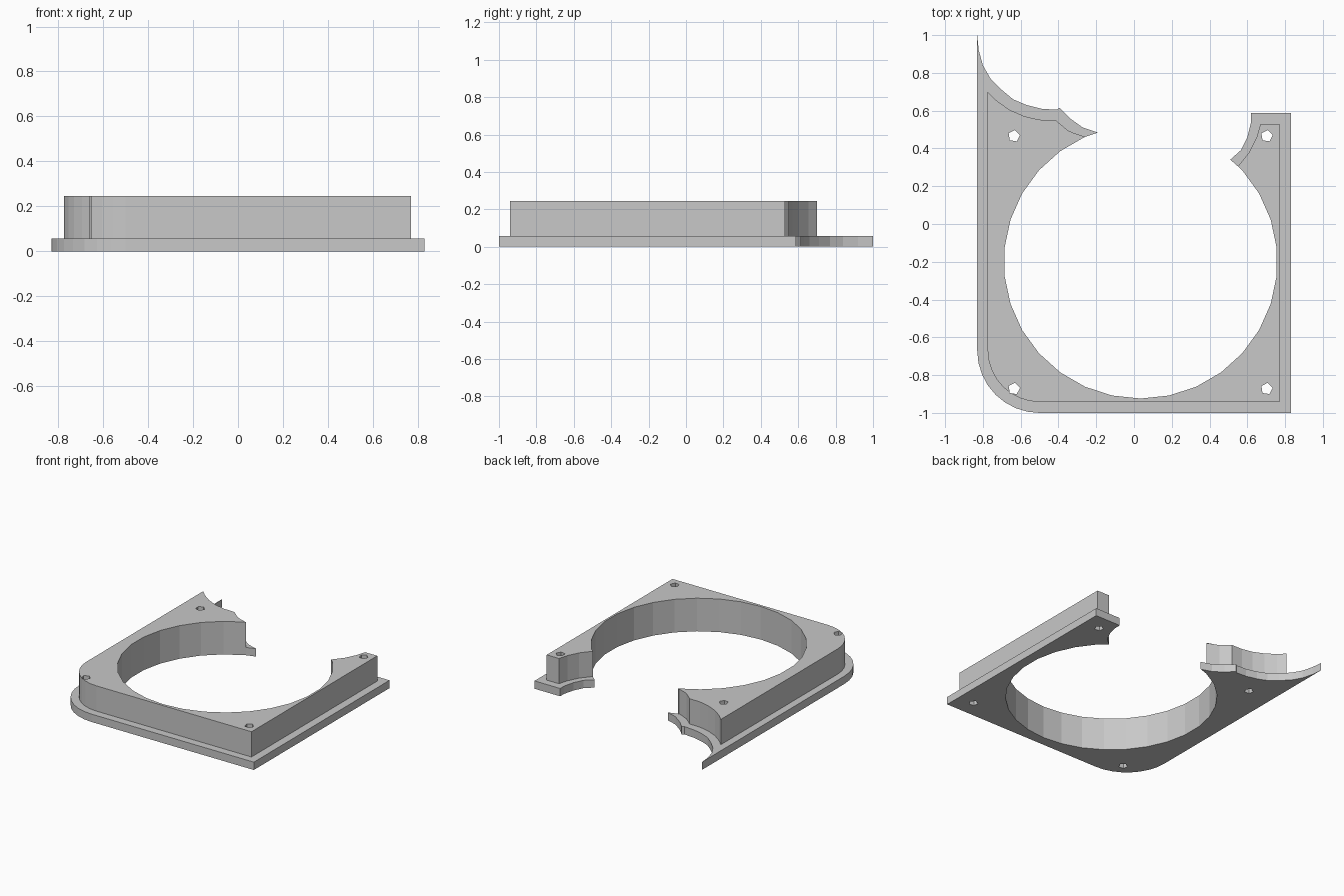
import bpy
import bmesh
from math import sin, cos, radians

if "Cube" in bpy.data.objects:
    bpy.data.objects.remove(bpy.data.objects["Cube"])

grey = bpy.data.materials.new("plain_grey")
grey.use_nodes = True
grey.diffuse_color = (0.58, 0.58, 0.58, 1)
grey.node_tree.nodes["Principled BSDF"].inputs["Base Color"].default_value = grey.diffuse_color


def arc(cx, cy, r, start, end, steps):
    angles = [radians(start + (end - start) * i / steps) for i in range(steps + 1)]
    return [(cx + r * cos(a), cy + r * sin(a)) for a in angles]


def prism(name, outline, z0, z1):
    """Extrude a flat outline into a closed solid."""
    bm = bmesh.new()
    face = bm.faces.new([bm.verts.new((x, y, z0)) for x, y in outline])
    moved = bmesh.ops.extrude_face_region(bm, geom=[face], use_keep_orig=True)["geom"]
    for v in moved:
        if isinstance(v, bmesh.types.BMVert):
            v.co.z = z1
    bmesh.ops.recalc_face_normals(bm, faces=bm.faces)
    mesh = bpy.data.meshes.new(name)
    bm.to_mesh(mesh)
    bm.free()
    mesh.materials.append(grey)
    obj = bpy.data.objects.new(name, mesh)
    bpy.context.collection.objects.link(obj)
    return obj


def combine(target, tool, operation):
    """Apply a boolean and discard the tool."""
    mod = target.modifiers.new("combine", "BOOLEAN")
    mod.operation, mod.solver, mod.object = operation, "EXACT", tool
    bpy.context.view_layer.objects.active = target
    bpy.ops.object.modifier_apply(modifier=mod.name)
    bpy.data.objects.remove(tool)


# Large bore, open at the back, shared by both layers
bore = arc(0.035, -0.2, 0.724, 42, -246, 24)


def layer(name, left, right, front, radius, back_left, back_right, z0, z1):
    """Plate with one rounded front corner, a square one and a broken back."""
    corner = arc(left + radius, front + radius, radius, 180, 270, 8)
    return prism(name, back_left + corner + [(right, front)] + back_right + bore, z0, z1)


# Thin base flange
flange = layer(
    "mounting_frame", -0.83, 0.83, -1, 0.33,
    [(-0.19, 0.484), (-0.27, 0.51), (-0.34, 0.56), (-0.395, 0.615), (-0.41, 0.605),
     (-0.49, 0.61), (-0.57, 0.63), (-0.64, 0.66), (-0.70, 0.71), (-0.76, 0.77),
     (-0.80, 0.84), (-0.822, 0.92), (-0.83, 1)],
    [(0.83, 0.587), (0.62, 0.587), (0.62, 0.54), (0.60, 0.46), (0.565, 0.39), (0.51, 0.341)],
    0, 0.058)

# Raised body, set in from the flange edge
body = layer(
    "raised_body", -0.775, 0.77, -0.942, 0.275,
    [(-0.265, 0.458), (-0.35, 0.495), (-0.415, 0.55), (-0.50, 0.552), (-0.58, 0.57),
     (-0.66, 0.605), (-0.73, 0.655), (-0.775, 0.70)],
    [(0.77, 0.53), (0.67, 0.53), (0.65, 0.46), (0.61, 0.38), (0.55, 0.305)],
    0.03, 0.245)
combine(flange, body, "UNION")

# Four five-sided screw holes
for x in (-0.635, 0.703):
    for y in (-0.872, 0.466):
        hole = prism("screw_hole", arc(x, y, 0.032, 9, 297, 4), -0.1, 0.4)
        combine(flange, hole, "DIFFERENCE")
